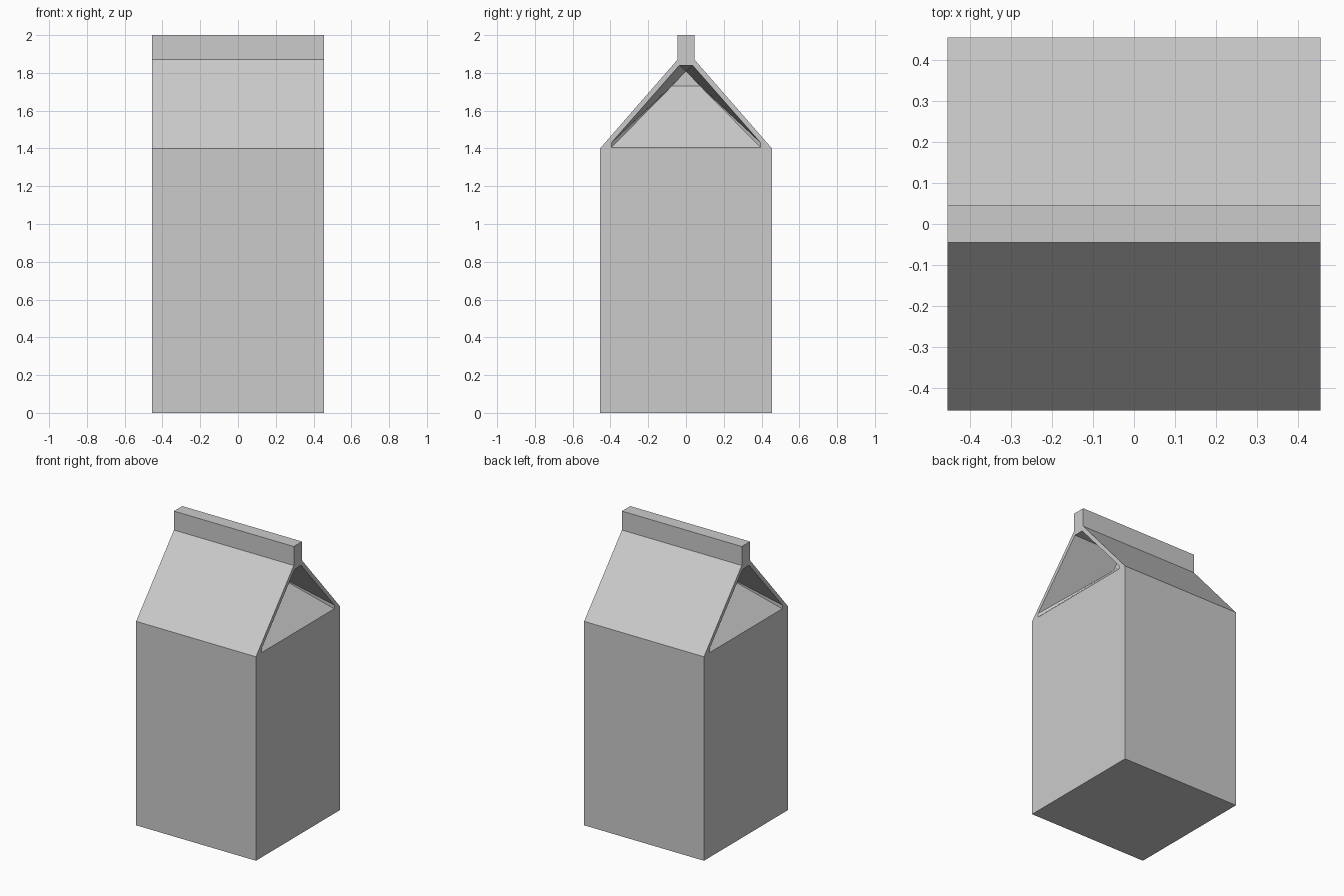
import bpy, bmesh

if "Cube" in bpy.data.objects:
    bpy.data.objects.remove(bpy.data.objects["Cube"])

W = 0.455      # half width of the carton
DEEP = 0.105   # x of the inner end of each folded gable pocket

bm = bmesh.new()

# Outer side profile (y, z): box, sloped roof, top fin
profile = [(-W, 0), (W, 0), (W, 1.4), (0.045, 1.87), (0.045, 2.0),
           (-0.045, 2.0), (-0.045, 1.87), (-W, 1.4)]
# Gable opening in the end wall and the narrower shape it tapers to
opening = [(-0.395, 1.405), (0.395, 1.405), (0.395, 1.43),
           (0.035, 1.84), (-0.035, 1.84), (-0.395, 1.43)]
inner = [(-0.075, 1.73), (0.075, 1.73), (0.0, 1.81)]


def ring(points, x):
    return [bm.verts.new((x, y, z)) for y, z in points]


ends = []
for s in (-1, 1):
    o = ring(profile, s * W)
    a = ring(opening, s * W)
    b = ring(inner, s * DEEP)
    ends.append(o)
    faces = [
        # End wall and frame around the opening
        (o[0], o[1], o[2], a[1], a[0], o[7]),
        (o[2], o[3], a[3], a[2], a[1]),
        (o[7], a[0], a[5], a[4], o[6]),
        (o[3], o[4], o[5], o[6], a[4], a[3]),
        # Folded-in gable panel, roof undersides and pocket end
        (a[0], a[1], b[1], b[0]),
        (a[1], a[2], b[1]),
        (a[0], b[0], a[5]),
        (a[2], a[3], b[2], b[1]),
        (a[5], b[0], b[2], a[4]),
        (a[3], a[4], b[2]),
        tuple(b),
    ]
    for f in faces:
        bm.faces.new(f)

# Front, back, roof, fin and bottom panels
n = len(profile)
for i in range(n):
    j = (i + 1) % n
    bm.faces.new((ends[0][i], ends[0][j], ends[1][j], ends[1][i]))

bmesh.ops.recalc_face_normals(bm, faces=bm.faces)
mesh = bpy.data.meshes.new("carton")
bm.to_mesh(mesh)
bm.free()
bpy.context.collection.objects.link(bpy.data.objects.new("carton", mesh))
